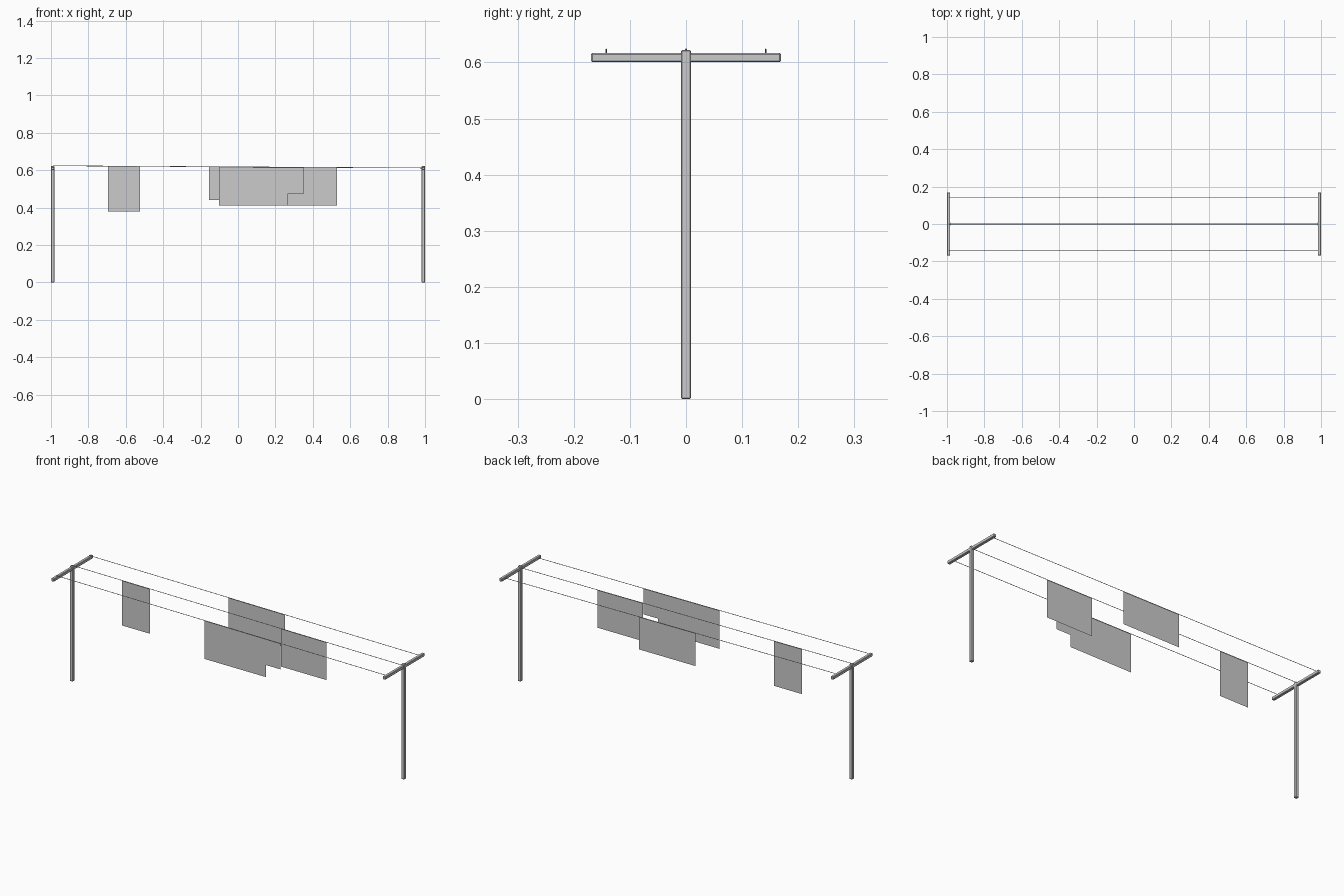
import bpy, bmesh
from mathutils import Vector

if "Cube" in bpy.data.objects:
    bpy.data.objects.remove(bpy.data.objects["Cube"])


def line_z(x):
    # the washing lines drop slightly from left to right
    return 0.6175 - 0.006 * x


def mesh_object(name, verts, faces):
    me = bpy.data.meshes.new(name)
    me.from_pydata(verts, [], faces)
    ob = bpy.data.objects.new(name, me)
    bpy.context.collection.objects.link(ob)
    return ob


def timber(name, center, size, bevel=0.002):
    # square beam with small chamfers
    bm = bmesh.new()
    bmesh.ops.create_cube(bm, size=1)
    for v in bm.verts:
        v.co = Vector(a * b for a, b in zip(v.co, size)) + Vector(center)
    me = bpy.data.meshes.new(name)
    bm.to_mesh(me)
    bm.free()
    ob = bpy.data.objects.new(name, me)
    bpy.context.collection.objects.link(ob)
    mod = ob.modifiers.new("chamfer", "BEVEL")
    mod.width = bevel
    mod.segments = 1
    return ob


def wire(name, y, r=0.0016):
    # thin four-sided line strung between the crossbars
    ring = [(-r, 0), (0, -r), (r, 0), (0, r)]
    verts = [(x, y + a, line_z(x) + b) for x in (-0.99, 0.99) for a, b in ring]
    faces = [(i, (i + 1) % 4, (i + 1) % 4 + 4, i + 4) for i in range(4)]
    return mesh_object(name, verts, faces + [(3, 2, 1, 0), (4, 5, 6, 7)])


def cloth(name, y, bottom):
    # flat hanging sheet: bottom outline left to right, top follows the line
    x0, x1 = bottom[0][0], bottom[-1][0]
    pts = bottom + [(x1, line_z(x1)), (x0, line_z(x0))]
    return mesh_object(name, [(x, y, z) for x, z in pts], [tuple(range(len(pts)))])


# T-shaped end posts
for side, sx in (("left", -1), ("right", 1)):
    timber(side + "_post", (sx * 0.991, 0, 0.311), (0.018, 0.018, 0.622))
    timber(side + "_crossbar", (sx * 0.991, 0, 0.6085), (0.016, 0.338, 0.016))

# three washing lines
LINE_Y = 0.142
for name, y in (("front", -LINE_Y), ("middle", 0), ("back", LINE_Y)):
    wire(name + "_line", y)

# hanging laundry
cloth("towel", 0, [(-0.695, 0.378), (-0.525, 0.378)])
cloth("middle_sheet", 0, [(0.257, 0.41), (0.53, 0.41)])
cloth("back_sheet", LINE_Y, [(-0.155, 0.44), (0.182, 0.44)])
cloth("front_sheet", -LINE_Y, [(-0.102, 0.41), (0.268, 0.41), (0.268, 0.475), (0.354, 0.475)])
